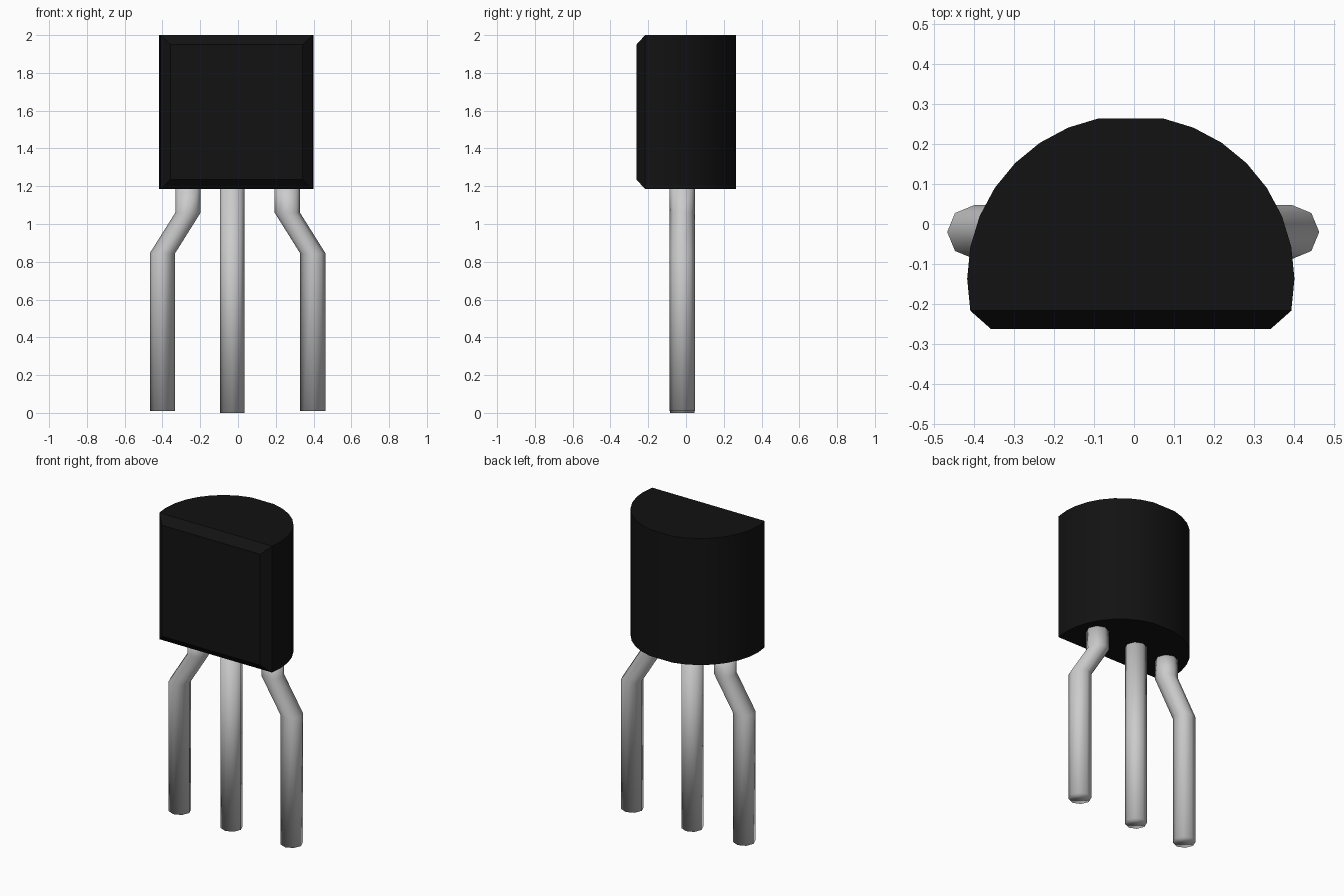
import bpy, math

if "Cube" in bpy.data.objects:
    bpy.data.objects.remove(bpy.data.objects["Cube"])

def loft(name, rings):
    """Skin a closed solid through rings that share a vertex count."""
    n = len(rings[0])
    verts = [p for ring in rings for p in ring]
    faces = [tuple(range(n))[::-1], tuple(range((len(rings) - 1) * n, len(rings) * n))]
    for r in range(len(rings) - 1):
        for i in range(n):
            j = (i + 1) % n
            faces.append((r * n + i, r * n + j, (r + 1) * n + j, (r + 1) * n + i))
    mesh = bpy.data.meshes.new(name)
    mesh.from_pydata(verts, [], faces)
    mesh.shade_smooth()
    obj = bpy.data.objects.new(name, mesh)
    bpy.context.collection.objects.link(obj)
    return obj

def lead(name, path, radius=0.067, y=-0.02):
    """Eight-sided wire with level rings along a list of (x, z) points."""
    angles = [i * math.tau / 8 for i in range(8)]
    return loft(name, [[(x + radius * math.cos(a), y + radius * math.sin(a), z)
                        for a in angles] for x, z in path])

# Body: D-shaped profile, flat at the crown of the arc
CX, CY, R = -0.008, -0.137, 0.409
BOTTOM, TOP = 1.185, 2.0
steps = [i for i in range(-1, 18) if i != 8]
arc = [(CX + R * math.cos(i * math.pi / 16), CY + R * math.sin(i * math.pi / 16))
       for i in steps]
body = loft("body", [[(x, y, z) for x, y in arc] for z in (BOTTOM, TOP)])

# Replace the flat front side with a chamfered front face
mesh = body.data
n = len(arc)
br, bl, tr, tl = 0, n - 1, n, 2 * n - 1
verts = [v.co[:] for v in mesh.vertices]
faces = [tuple(p.vertices) for p in mesh.polygons if set(p.vertices) != {br, bl, tr, tl}]
f = len(verts)
verts += [(CX + sx * 0.35, -0.262, z)
          for sx, z in ((-1, BOTTOM + 0.05), (1, BOTTOM + 0.05), (1, TOP - 0.05), (-1, TOP - 0.05))]
rim = (bl, br, tr, tl)
faces.append((f, f + 1, f + 2, f + 3))
for i in range(4):
    j = (i + 1) % 4
    faces.append((rim[i], rim[j], f + j, f + i))
mesh.clear_geometry()
mesh.from_pydata(verts, [], faces)
mesh.shade_smooth()
bpy.context.view_layer.objects.active = body
body.select_set(True)
bpy.ops.object.shade_smooth_by_angle(angle=math.radians(35))

black = bpy.data.materials.new("black_plastic")
black.diffuse_color = (0.006, 0.006, 0.006, 1)
black.use_nodes = True
black.node_tree.nodes["Principled BSDF"].inputs["Base Color"].default_value = black.diffuse_color
mesh.materials.append(black)

# Leads: straight centre wire, two wires splayed outward
lead("centre_lead", [(-0.031, 0.0), (-0.031, BOTTOM)], 0.065)
for side, name in ((-1, "left_lead"), (1, "right_lead")):
    inner, outer = side * 0.263 - 0.002, side * 0.398 - 0.002
    lead(name, [(outer, 0.01), (outer, 0.845), (inner, 1.06), (inner, BOTTOM)])
